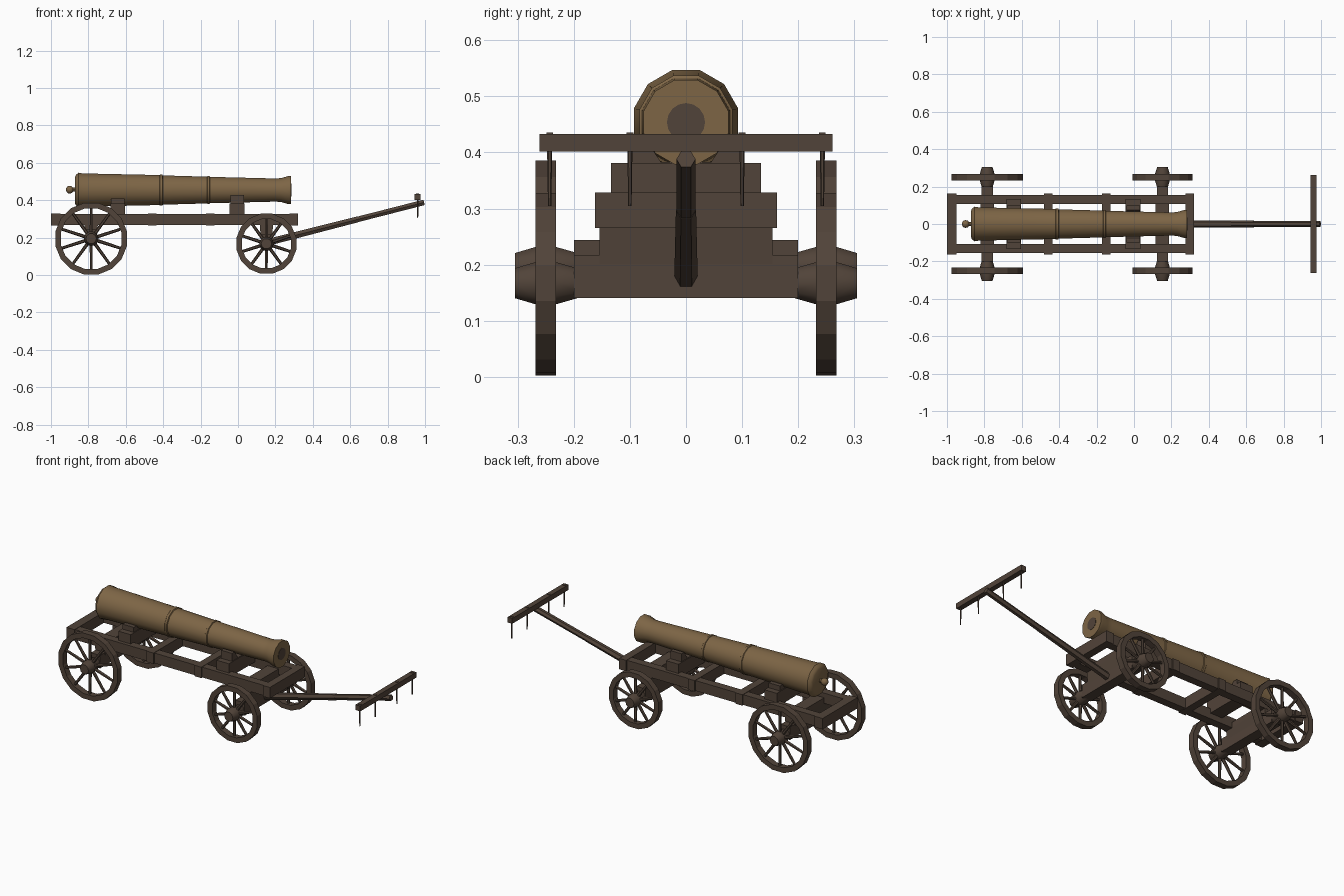
import bpy, bmesh, math
from mathutils import Vector, Matrix

if "Cube" in bpy.data.objects:
    bpy.data.objects.remove(bpy.data.objects["Cube"])


def material(name, rgb):
    m = bpy.data.materials.new(name)
    m.diffuse_color = (*rgb, 1)
    m.use_nodes = True
    m.node_tree.nodes["Principled BSDF"].inputs["Base Color"].default_value = m.diffuse_color
    return m


WOOD = material("dark_wood", (0.083, 0.057, 0.041))
BRONZE = material("bronze", (0.205, 0.130, 0.060))


def finish(name, bm, mat, smooth=False):
    bmesh.ops.remove_doubles(bm, verts=bm.verts, dist=1e-5)
    bmesh.ops.recalc_face_normals(bm, faces=bm.faces)
    me = bpy.data.meshes.new(name)
    bm.to_mesh(me)
    bm.free()
    me.materials.append(mat)
    ob = bpy.data.objects.new(name, me)
    bpy.context.collection.objects.link(ob)
    if smooth:
        bpy.ops.object.select_all(action='DESELECT')
        ob.select_set(True)
        bpy.context.view_layer.objects.active = ob
        bpy.ops.object.shade_smooth_by_angle(angle=math.radians(40))
    return ob


def add_box(bm, x, y, z):
    size = (x[1] - x[0], y[1] - y[0], z[1] - z[0])
    mid = ((x[0] + x[1]) / 2, (y[0] + y[1]) / 2, (z[0] + z[1]) / 2)
    bmesh.ops.create_cube(bm, size=1, matrix=Matrix.Translation(mid) @ Matrix.Diagonal((*size, 1)))


def box(name, x, y, z):
    bm = bmesh.new()
    add_box(bm, x, y, z)
    return finish(name, bm, WOOD)


def prism(name, pts, axis, lo, hi):
    """Extrude a 2D outline: along x (points are y, z) or along y (points are x, z)."""
    bm = bmesh.new()
    rows = [[bm.verts.new((t, a, b) if axis == 'x' else (a, t, b)) for a, b in pts] for t in (lo, hi)]
    n = len(pts)
    bm.faces.new(rows[0])
    bm.faces.new(rows[1])
    for i in range(n):
        j = (i + 1) % n
        bm.faces.new((rows[0][i], rows[0][j], rows[1][j], rows[1][i]))
    return finish(name, bm, WOOD)


def add_lathe(bm, profile, segs, axis, centre, phase=0.0, closed=False):
    """Spin (distance along axis, radius) points round the x or y axis."""
    rings = []
    for t, r in profile:
        ring = []
        for i in range(segs):
            a = 2 * math.pi * (i + phase) / segs
            c, s = r * math.cos(a), r * math.sin(a)
            ring.append(bm.verts.new(Vector(centre) + Vector((t, c, s) if axis == 'x' else (c, t, s))))
        rings.append(ring)
    pairs = list(zip(rings, rings[1:]))
    if closed:
        pairs.append((rings[-1], rings[0]))
    else:
        bm.faces.new(rings[0])
        bm.faces.new(rings[-1])
    for p, q in pairs:
        for i in range(segs):
            j = (i + 1) % segs
            bm.faces.new((p[i], p[j], q[j], q[i]))


def add_rod(bm, a, b, r1, r2, segs, spin=0.0):
    a, b = Vector(a), Vector(b)
    d = b - a
    m = Matrix.Translation((a + b) / 2) @ d.to_track_quat('Z', 'Y').to_matrix().to_4x4()
    bmesh.ops.create_cone(bm, cap_ends=True, segments=segs, radius1=r1, radius2=r2,
                          depth=d.length, matrix=m @ Matrix.Rotation(spin, 4, 'Z'))


def wheel(name, x, z, radius, side):
    c = (x, side * 0.25, z)
    # rim
    bm = bmesh.new()
    rin = radius - 0.03
    add_lathe(bm, [(-0.0185, rin), (-0.0185, radius), (0.0185, radius), (0.0185, rin)], 16, 'y', c, 0.5, True)
    finish(name + "_rim", bm, WOOD)
    # spokes
    bm = bmesh.new()
    for i in range(10):
        a = 2 * math.pi * (i + 0.5) / 10
        d = Vector((math.cos(a), 0, math.sin(a)))
        add_rod(bm, Vector(c) + d * 0.02, Vector(c) + d * (rin + 0.008), 0.0095, 0.0075, 6)
    finish(name + "_spokes", bm, WOOD)
    # hub
    bm = bmesh.new()
    hub = [(-0.06, 0.027), (-0.02, 0.039), (0.02, 0.039), (0.055, 0.028)]
    add_lathe(bm, [(side * t, r) for t, r in hub], 10, 'y', c)
    finish(name + "_hub", bm, WOOD, True)


REAR, FRONT = (-0.785, 0.194), (0.152, 0.167)
for side, word in ((-1, "right"), (1, "left")):
    wheel("rear_wheel_" + word, *REAR, 0.1955, side)
    wheel("front_wheel_" + word, *FRONT, 0.1685 - 0.005, side)
    # long frame rail
    box("frame_rail_" + word, (-0.995, 0.317), sorted((side * 0.108, side * 0.155)), (0.267, 0.327))

# axles and the blocks that carry the frame on them
for word, (x, z) in (("rear", REAR), ("front", FRONT)):
    box(word + "_axle", (x - 0.03, x + 0.03), (-0.2, 0.2), (z - 0.026, z + 0.05))
    prism(word + "_axle_block", [(x - 0.027, z), (x + 0.027, z), (x + 0.036, 0.27), (x + 0.036, 0.30),
                                 (x - 0.036, 0.30), (x - 0.036, 0.27)], 'y', -0.154, 0.154)

# frame crosspieces
for i, (a, b) in enumerate(((-1.0, -0.948), (-0.48, -0.435), (-0.17, -0.125), (0.275, 0.32))):
    box("crosspiece_%d" % (i + 1), (a, b), (-0.162, 0.162), (0.265, 0.329))

# notched cradles under the barrel
for word, x, top in (("rear", -0.643, 0.41), ("front", -0.005, 0.428)):
    box(word + "_cradle_base", (x - 0.04, x + 0.04), (-0.134, 0.134), (0.30, 0.381))
    prism(word + "_cradle", [(-0.1, 0.375), (0.1, 0.375), (0.1, top), (0.075, top), (0.045, 0.383),
                             (-0.045, 0.383), (-0.075, top), (-0.1, top)], 'x', x - 0.036, x + 0.036)

# barrel: breech, reinforcing rings, neck, flared muzzle
bm = bmesh.new()
barrel = [(-0.872, 0.072), (-0.866, 0.085), (-0.852, 0.096), (-0.83, 0.092), (-0.42, 0.083), (-0.417, 0.086),
          (-0.405, 0.086), (-0.402, 0.081), (-0.165, 0.074), (-0.163, 0.077), (-0.153, 0.077),
          (-0.15, 0.073), (0.20, 0.064), (0.23, 0.066), (0.27, 0.078), (0.284, 0.078)]
add_lathe(bm, barrel, 12, 'x', (0, 0, 0.454), 0.5)
finish("barrel", bm, BRONZE, True)

# knob behind the breech
bm = bmesh.new()
add_lathe(bm, [(-0.905, 0.011), (-0.86, 0.011)], 8, 'x', (0, 0, 0.456))
bmesh.ops.create_uvsphere(bm, u_segments=10, v_segments=8, radius=0.021,
                          matrix=Matrix.Translation((-0.9, 0, 0.456)))
finish("breech_knob", bm, BRONZE, True)

# dark bore plate
bm = bmesh.new()
add_lathe(bm, [(0.28, 0.034), (0.2855, 0.034)], 16, 'x', (0, 0, 0.454))
finish("bore", bm, WOOD)

# draw pole with thicker sleeve
root, tip = Vector((0.15, 0, 0.172)), Vector((0.995, 0, 0.388))
bm = bmesh.new()
add_rod(bm, root, tip, 0.017, 0.017, 6, math.pi / 6)
finish("draw_pole", bm, WOOD)
bm = bmesh.new()
add_rod(bm, root, root.lerp(tip, 0.58), 0.021, 0.018, 6, math.pi / 6)
finish("pole_sleeve", bm, WOOD)

# crossbar at the pole tip with hanging pins
box("crossbar", (0.945, 0.976), (-0.261, 0.261), (0.402, 0.433))
bm = bmesh.new()
for y in (-0.243, -0.1, 0.1, 0.243):
    add_rod(bm, (0.961, y, 0.305), (0.961, y, 0.434), 0.003, 0.005, 6)
    add_box(bm, (0.953, 0.969), (y - 0.006, y + 0.006), (0.43, 0.436))
finish("crossbar_pins", bm, WOOD)
